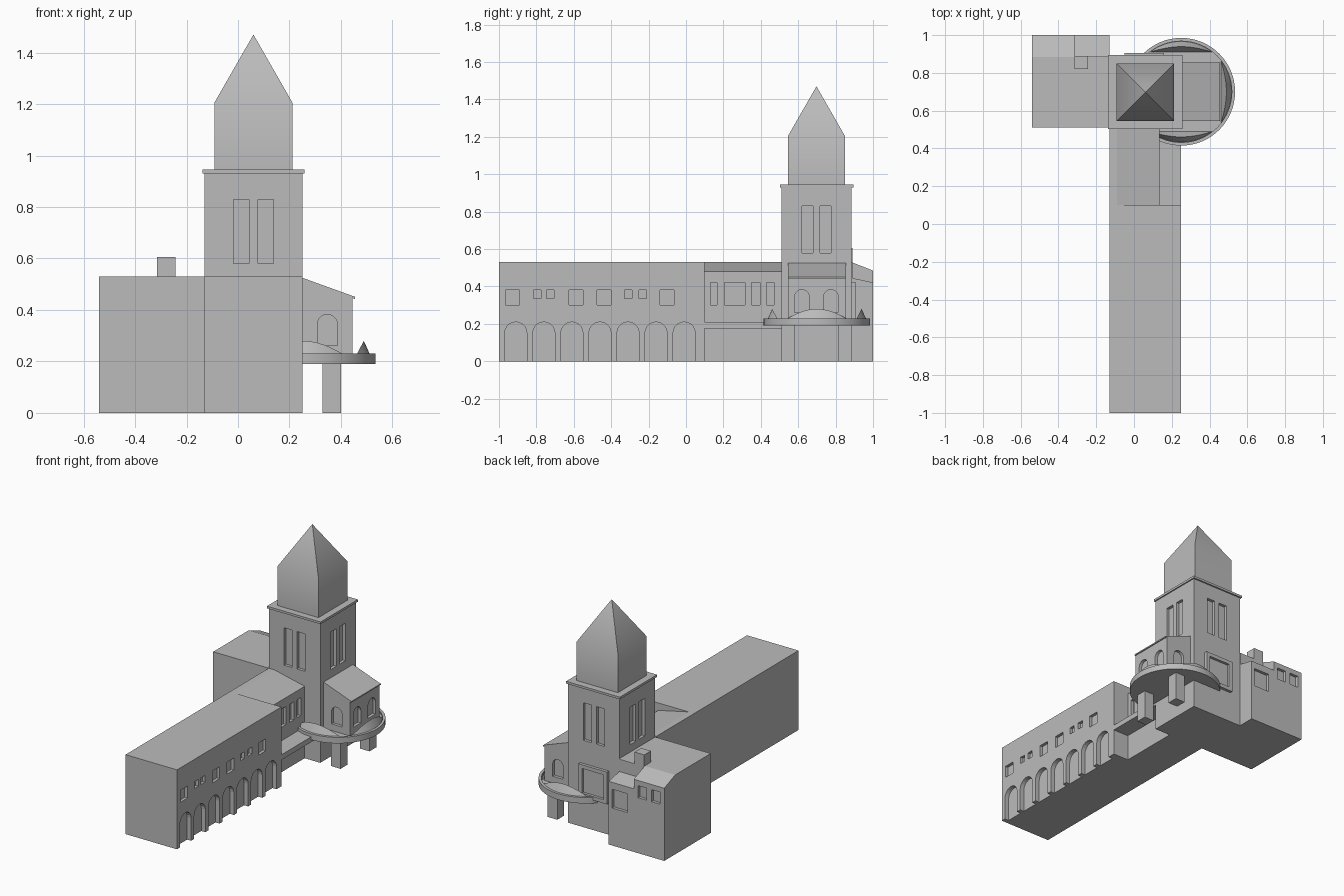
import bpy, bmesh, math
from mathutils import Vector

cube = bpy.data.objects.get("Cube")
if cube:
    bpy.data.objects.remove(cube)

stone = bpy.data.materials.new("grey_stone")
stone.use_nodes = True
GREY = (0.5, 0.5, 0.5, 1)
stone.diffuse_color = GREY
stone.node_tree.nodes["Principled BSDF"].inputs["Base Color"].default_value = GREY


# Helpers: prisms are (axis, outline, start, end)
def place(axis, u, v, w):
    return {"x": (w, u, v), "y": (u, w, v), "z": (u, v, w)}[axis]


def rect(u0, u1, v0, v1):
    return [(u0, v0), (u1, v0), (u1, v1), (u0, v1)]


def arch(u0, u1, v0, v1, steps=10):
    r = (u1 - u0) / 2
    turn = [math.pi * i / steps for i in range(steps + 1)]
    return [(u0, v0), (u1, v0)] + [
        (u0 + r + r * math.cos(t), v1 - r + r * math.sin(t)) for t in turn]


def finish(name, bm):
    bmesh.ops.recalc_face_normals(bm, faces=bm.faces)
    mesh = bpy.data.meshes.new(name)
    bm.to_mesh(mesh)
    bm.free()
    mesh.materials.append(stone)
    obj = bpy.data.objects.new(name, mesh)
    bpy.context.collection.objects.link(obj)
    return obj


def solid(name, *prisms):
    bm = bmesh.new()
    for axis, outline, a, b in prisms:
        ends = [[bm.verts.new(place(axis, u, v, w)) for u, v in outline] for w in (a, b)]
        for ring in ends:
            bm.faces.new(ring)
        n = len(outline)
        for i in range(n):
            j = (i + 1) % n
            bm.faces.new((ends[0][i], ends[0][j], ends[1][j], ends[1][i]))
    return finish(name, bm)


def box(name, x0, x1, y0, y1, z0, z1):
    return solid(name, ("z", rect(x0, x1, y0, y1), z0, z1))


def carve(obj, *prisms):
    cutter = solid(obj.name + "_cutter", *prisms)
    cutter.hide_render = True
    mod = obj.modifiers.new("openings", "BOOLEAN")
    mod.operation, mod.solver, mod.object = "DIFFERENCE", "EXACT", cutter
    graph = bpy.context.evaluated_depsgraph_get()
    mesh = bpy.data.meshes.new_from_object(obj.evaluated_get(graph))
    obj.modifiers.clear()
    obj.data = mesh
    bpy.data.objects.remove(cutter)


def smooth(obj, degrees):
    bpy.ops.object.select_all(action="DESELECT")
    obj.select_set(True)
    bpy.context.view_layer.objects.active = obj
    bpy.ops.object.shade_smooth_by_angle(angle=math.radians(degrees))


WEST, EAST, ROOF = -0.13, 0.25, 0.53
SOUTH, NORTH = 0.51, 0.885
CX, CY = 0.06, 0.6975
DEPTH = 0.02

# Long arcaded wing
wing = box("long_wing", WEST, EAST, -1, 0.1, 0, ROOF)
cuts = [("x", arch(y - 0.059, y + 0.059, -0.05, 0.21), EAST - 0.03, 0.3)
        for y in [-0.91 + 0.15 * i for i in range(7)]]
cuts += [("x", rect(y, y + 0.075, 0.3, 0.38), EAST - DEPTH, 0.3)
         for y in (-0.965, -0.625, -0.475, -0.14)]
cuts += [("x", rect(y, y + 0.04, 0.335, 0.38), EAST - DEPTH, 0.3)
         for y in (-0.815, -0.745, -0.33, -0.25)]
carve(wing, *cuts)

# Set-back link between wing and tower, with a narrow balcony
WALL = 0.135
link = solid("link_wing", ("y", [(WEST, 0), (WALL, 0), (WALL, 0.48),
                                 (-0.09, ROOF), (WEST, ROOF)], 0.1, SOUTH))
carve(link, *[("x", rect(a, b, 0.3, 0.42), WALL - DEPTH, 0.3)
              for a, b in ((0.13, 0.165), (0.205, 0.315), (0.35, 0.395), (0.43, 0.47))])
box("link_balcony", WALL, EAST, 0.1, SOUTH, 0.175, 0.21)

# Tower with paired tall windows on each side
tower = box("tower", WEST, EAST, SOUTH, NORTH, 0, 0.93)
cuts = []
for axis, mid, low, high in (("x", CY, WEST, EAST), ("y", CX, SOUTH, NORTH)):
    for side in (-1, 1):
        c = mid + side * 0.048
        slot = rect(c - 0.03, c + 0.03, 0.58, 0.83)
        cuts.append((axis, slot, low - 0.05, low + DEPTH))
        cuts.append((axis, slot, high - DEPTH, high + 0.05))
carve(tower, *cuts)
box("tower_cornice", WEST - 0.008, EAST + 0.008, SOUTH - 0.008, NORTH + 0.01, 0.93, 0.945)

# Framed window on the back of the tower
frame = box("back_window_frame", -0.05, 0.16, NORTH - 0.005, NORTH + 0.02, 0.21, 0.425)
carve(frame, ("y", rect(-0.025, 0.135, 0.235, 0.4), NORTH + 0.002, 1))

# Spire: square drum drawn to a point
bm = bmesh.new()
rings = [[bm.verts.new((CX + sx * 0.152, CY + sy * 0.152, z))
          for sx, sy in ((-1, -1), (1, -1), (1, 1), (-1, 1))] for z in (0.945, 1.205)]
tip = bm.verts.new((CX, CY, 1.47))
bm.faces.new(rings[0])
for i in range(4):
    j = (i + 1) % 4
    bm.faces.new((rings[0][i], rings[0][j], rings[1][j], rings[1][i]))
    bm.faces.new((rings[1][i], rings[1][j], tip))
smooth(finish("spire", bm), 40)

# West block, with a sloped back edge and a lowered corner
block = solid("west_block", ("x", [(SOUTH, 0), (1, 0), (1, 0.485), (NORTH, ROOF),
                                   (SOUTH, ROOF)], -0.54, WEST))
carve(block, ("x", [(0.89, 0.445), (1.1, 0.4), (1.1, 0.7), (0.89, 0.7)], -0.315, 0))
carve(block, ("y", rect(-0.27, -0.155, 0.25, 0.375), 1 - DEPTH, 1.1),
      *[("y", rect(x, x + 0.065, 0.37, 0.45), 1 - DEPTH, 1.1) for x in (-0.41, -0.51)])
box("chimney", -0.315, -0.243, 0.82, 0.89, 0.45, 0.605)

# East bay with lean-to roof and arched windows
bay = solid("east_bay", ("y", [(EAST, 0.2), (0.445, 0.2), (0.445, 0.446), (0.455, 0.443),
                               (0.455, 0.451), (EAST, 0.525)], 0.545, 0.855))
side_arch = arch(0.308, 0.386, 0.262, 0.383)
carve(bay, ("y", side_arch, 0.5, 0.545 + DEPTH), ("y", side_arch, 0.855 - DEPTH, 0.9),
      *[("x", arch(y - 0.039, y + 0.039, 0.262, 0.383), 0.445 - DEPTH, 0.5)
        for y in (0.62, 0.775)])

# Round terrace on two legs
def circle(r, n=64):
    return [(EAST + r * math.cos(math.tau * i / n), 0.7 + r * math.sin(math.tau * i / n))
            for i in range(n)]


terrace = solid("round_terrace", ("z", circle(0.285), 0.19, 0.23))
carve(terrace, ("z", circle(0.268), 0.218, 0.3))
smooth(terrace, 30)
for name, y in (("front_leg", 0.51), ("back_leg", 0.815)):
    box(name, 0.328, 0.4, y, y + 0.073, 0, 0.195)

# Crescent parapets, ridged and tapering to both ends
def crescent(name, facing, spread=0.66, steps=16):
    bm = bmesh.new()
    rows = []
    for i in range(steps + 1):
        a = spread * (2 * i / steps - 1)
        inner, outer = 0.21 / math.cos(a), 0.268
        rise = 0.055 * (1 - (a / spread) ** 2)
        row = []
        for r, z in ((inner, 0.215), (outer, 0.215), ((inner + outer) / 2, 0.225 + rise)):
            t = facing + a
            row.append(bm.verts.new(Vector((EAST + r * math.cos(t), 0.7 + r * math.sin(t), z))))
        rows.append(row)
    for p, q in zip(rows, rows[1:]):
        for k in range(3):
            m = (k + 1) % 3
            bm.faces.new((p[k], p[m], q[m], q[k]))
    bm.faces.new(rows[0])
    bm.faces.new(rows[-1])
    smooth(finish(name, bm), 30)


for name, facing in (("south_parapet", -90), ("east_parapet", 0), ("north_parapet", 90)):
    crescent(name, math.radians(facing))
